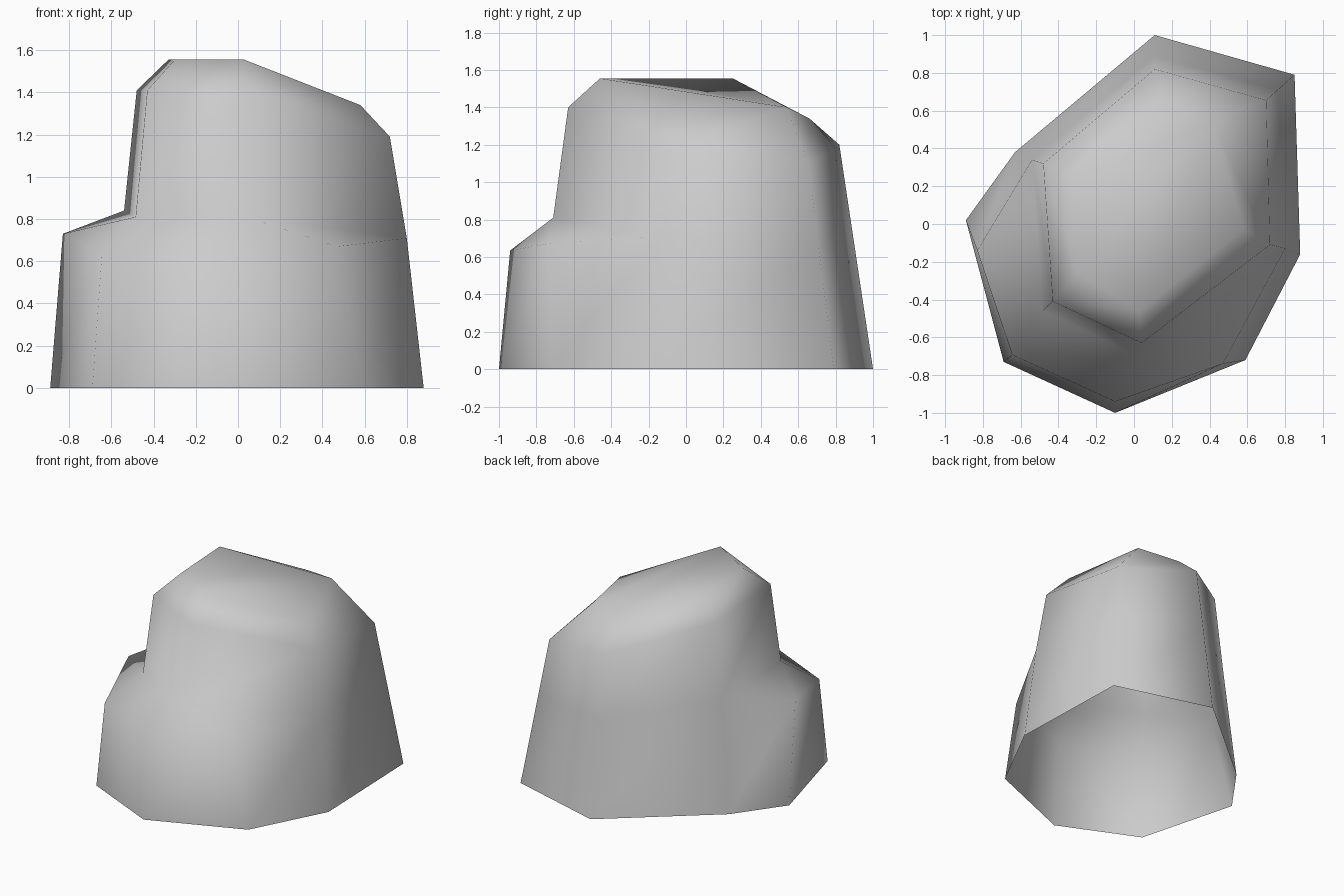
import bpy
import bmesh
from mathutils import Vector

default_cube = bpy.data.objects.get("Cube")
if default_cube:
    bpy.data.objects.remove(default_cube, do_unlink=True)


def make_material(name, colour):
    material = bpy.data.materials.new(name)
    material.use_nodes = True
    material.diffuse_color = colour
    shader = next(n for n in material.node_tree.nodes if n.type == "BSDF_PRINCIPLED")
    shader.inputs["Base Color"].default_value = colour
    shader.inputs["Roughness"].default_value = 0.9
    return material


bm = bmesh.new()


def add_ring(points):
    return [bm.verts.new(point) for point in points]


def bridge(lower, upper):
    """Join two closed rings, listed clockwise from above, with outward quads."""
    count = len(lower)
    for i in range(count):
        following = (i + 1) % count
        bm.faces.new((lower[following], lower[i], upper[i], upper[following]))


# Outlines, listed clockwise from the rear corner
foot_points = [
    (0.11, 1, 0), (0.85, 0.79, 0), (0.88, -0.16, 0), (0.59, -0.72, 0),
    (-0.1, -1, 0), (-0.69, -0.73, 0), (-0.89, 0.02, 0), (-0.63, 0.38, 0),
]
rim_points = [
    (0.11, 0.82, 1.2), (0.7, 0.655, 1.09), (0.72, -0.11, 1.19),
    (0.04, -0.63, 1.4), (-0.43, -0.41, 1.41), (-0.48, 0.32, 1.41),
]
crown_points = [
    (0.14, 0.66, 1.34), (0.415, 0.54, 1.4), (0.58, -0.03, 1.34),
    (0.03, -0.46, 1.555), (-0.3, -0.26, 1.555), (-0.33, 0.25, 1.555),
]

# The rear corners of the shoulder lie on the straight rear wall
rear_shoulder = [Vector(f).lerp(Vector(r), 0.6)
                 for f, r in zip(foot_points[:2], rim_points[:2])]
shoulder_points = rear_shoulder + [
    (0.8, -0.13, 0.71), (0.47, -0.74, 0.67), (-0.1, -0.94, 0.635),
    (-0.645, -0.693, 0.63), (-0.83, -0.14, 0.73), (-0.54, 0.34, 0.84),
]

foot = add_ring(foot_points)
shoulder = add_ring(shoulder_points)
rim = add_ring(rim_points)
crown = add_ring(crown_points)
step_front, step_side = add_ring([(0.04, -0.71, 0.81), (-0.485, -0.46, 0.81)])
rear_a, rear_b, side, front_a, front_b, corner, flank, rear_c = shoulder

# Lower wall, open underneath
bridge(foot, shoulder)

# Ledge around the front and one side
for ledge in (
    (front_a, side, step_front),
    (front_b, front_a, step_front),
    (corner, front_b, step_front, step_side),
    (flank, corner, step_side),
    (rear_c, flank, step_side),
):
    bm.faces.new(ledge)

# Upper wall and bevelled shoulder of the summit
bridge([rear_a, rear_b, side, step_front, step_side, rear_c], rim)
bridge(rim, crown)

# Folded summit
for summit in ((3, 2, 1), (4, 3, 1), (5, 4, 1), (5, 1, 0)):
    bm.faces.new([crown[i] for i in summit])

for face in bm.faces:
    face.smooth = True

mesh = bpy.data.meshes.new("rock")
bm.to_mesh(mesh)
bm.free()
mesh.materials.append(make_material("stone grey", (0.6, 0.6, 0.6, 1)))
rock = bpy.data.objects.new("rock", mesh)
bpy.context.collection.objects.link(rock)
